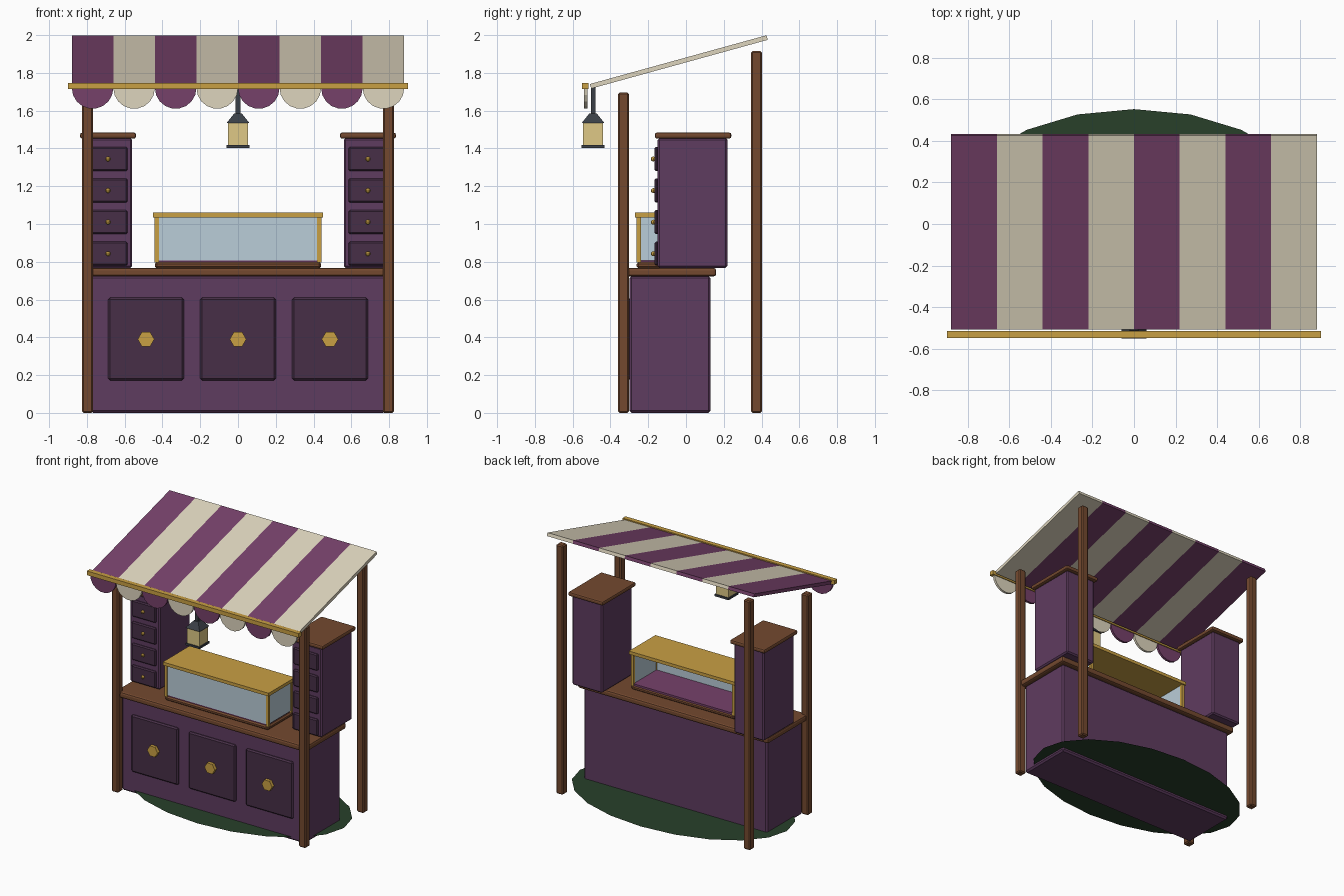
import bpy
import math
from mathutils import Matrix

if "Cube" in bpy.data.objects:
    bpy.data.objects.remove(bpy.data.objects["Cube"])


def material(name, hex_code):
    def lin(v):
        return v / 12.92 if v <= 0.04045 else ((v + 0.055) / 1.055) ** 2.4
    m = bpy.data.materials.new(name)
    m.diffuse_color = [lin(int(hex_code[i:i + 2], 16) / 255) for i in (0, 2, 4)] + [1]
    m.use_nodes = True
    m.node_tree.nodes["Principled BSDF"].inputs["Base Color"].default_value = m.diffuse_color
    return m


PURPLE = material("purple_paint", "5F3C60")
DARK = material("dark_purple_paint", "472F47")
WOOD = material("wood", "74492F")
GOLD = material("gold", "C9A044")
GLASS = material("glass", "BACDD8")
CLOTH = material("purple_cloth", "76416A")
CREAM = material("cream_cloth", "DED5BE")
IRON = material("iron", "3A3F46")
LAMP = material("lamp_light", "DFC986")
GRASS = material("grass", "28402A")


def mesh(name, verts, faces, mat):
    me = bpy.data.meshes.new(name)
    me.from_pydata(verts, [], faces)
    me.materials.append(mat)
    ob = bpy.data.objects.new(name, me)
    bpy.context.collection.objects.link(ob)
    return ob


def prism(name, profile, y0, y1, mat):
    """Extrude an anticlockwise (x, z) outline from y0 (front) to y1 (back)."""
    n = len(profile)
    verts = [(x, y, z) for y in (y0, y1) for x, z in profile]
    faces = [tuple(range(n)), tuple(range(2 * n - 1, n - 1, -1))]
    faces += [(i, i + n, (i + 1) % n + n, (i + 1) % n) for i in range(n)]
    return mesh(name, verts, faces, mat)


def box(name, x, y, z, mat, bevel=0.0, segments=1):
    """Box from (min, max) ranges on each axis, with optional bevel."""
    ob = prism(name, [(x[0], z[0]), (x[1], z[0]), (x[1], z[1]), (x[0], z[1])], y[0], y[1], mat)
    if bevel:
        mod = ob.modifiers.new("bevel", 'BEVEL')
        mod.width = bevel
        mod.segments = segments
    return ob


def around(c, half):
    return (c - half, c + half)


def ring(cx, cz, r, n):
    return [(cx + r * math.cos(math.tau * i / n), cz + r * math.sin(math.tau * i / n)) for i in range(n)]


# Grass patch under the stall
patch = [(0.88 * x, 0.03 + 0.523 * y, 0.025) for x, y in ring(0, 0, 1, 20)]
mesh("grass_patch", patch, [tuple(range(20))], GRASS)

# Counter with three panels and hexagonal knobs
box("counter_body", (-0.78, 0.78), (-0.30, 0.13), (0, 0.725), PURPLE, 0.012)
box("counter_top", (-0.81, 0.81), (-0.335, 0.16), (0.722, 0.768), WOOD, 0.014, 2)
for x in (-0.487, 0, 0.487):
    box("counter_panel", around(x, 0.2), (-0.32, -0.295), (0.172, 0.61), DARK, 0.01)
    prism("panel_knob", ring(x, 0.39, 0.044, 6), -0.345, -0.315, GOLD)

# Posts and drawer cabinets on both sides
for side, s in (("left", -1), ("right", 1)):
    box(side + "_front_post", around(s * 0.796, 0.029), (-0.36, -0.302), (0, 1.695), WOOD, 0.008)
    box(side + "_back_post", around(s * 0.796, 0.029), (0.344, 0.402), (0, 1.915), WOOD, 0.008)
    cx = s * 0.688
    box(side + "_cabinet", around(cx, 0.128), (-0.15, 0.22), (0.768, 1.455), PURPLE, 0.01)
    box(side + "_cabinet_top", around(cx, 0.148), (-0.165, 0.24), (1.452, 1.484), WOOD, 0.011, 2)
    for i in range(4):
        z = 0.843 + i * 0.167
        box(side + "_drawer", around(cx, 0.103), (-0.167, -0.145), around(z, 0.064), DARK, 0.008)
        bpy.ops.mesh.primitive_uv_sphere_add(segments=8, ring_count=6, radius=0.013,
                                             location=(cx, -0.173, z))
        knob = bpy.context.object
        knob.name = side + "_drawer_knob"
        knob.data.materials.append(GOLD)

# Display case, open at the back
box("case_base", (-0.44, 0.44), (-0.262, 0.042), (0.765, 0.798), WOOD, 0.01)
box("case_lining", (-0.425, 0.425), (-0.252, 0.035), (0.795, 0.81), CLOTH)
box("case_top", (-0.45, 0.45), (-0.27, 0.05), (1.035, 1.06), GOLD)
box("case_front_glass", (-0.425, 0.425), (-0.256, -0.246), (0.808, 1.036), GLASS)
for s in (-1, 1):
    box("case_side_glass", around(s * 0.428, 0.005), (-0.25, 0.03), (0.808, 1.036), GLASS)
    for y in (-0.25, 0.03):
        box("case_corner_post", around(s * 0.43, 0.011), around(y, 0.011), (0.795, 1.036), GOLD)

# Striped sloping awning with scalloped front edge
slope = math.atan2(0.258, 0.935)
length = math.hypot(0.258, 0.935)
for i in range(8):
    x = -0.77 + i * 0.22
    cloth = CREAM if i % 2 else CLOTH
    stripe = box("awning_stripe", (-0.11, 0.11), (-length / 2, length / 2), (-0.0125, 0.0125), cloth)
    stripe.data.transform(Matrix.Translation((x, -0.038, 1.858)) @ Matrix.Rotation(slope, 4, 'X'))
    arc = [(x + 0.11 * math.cos(a), 1.72 + 0.11 * math.sin(a))
           for a in (math.pi + math.pi * k / 9 for k in range(10))]
    prism("awning_scallop", arc, -0.54, -0.522, cloth)
box("awning_rail", (-0.9, 0.9), (-0.55, -0.515), (1.714, 1.746), GOLD)

# Hanging lantern
LY = -0.492
box("lantern_base", (-0.06, 0.06), around(LY, 0.06), (1.402, 1.417), IRON)
box("lantern_glass", (-0.052, 0.052), around(LY, 0.052), (1.415, 1.537), LAMP)
bpy.ops.mesh.primitive_cone_add(vertices=4, radius1=0.06 * math.sqrt(2), radius2=0.02 * math.sqrt(2),
                                depth=0.05, location=(0, LY, 1.56), rotation=(0, 0, math.pi / 4))
cap = bpy.context.object
cap.name = "lantern_cap"
cap.data.materials.append(IRON)
box("lantern_hanger", (-0.012, 0.012), around(LY, 0.012), (1.58, 1.725), IRON)
